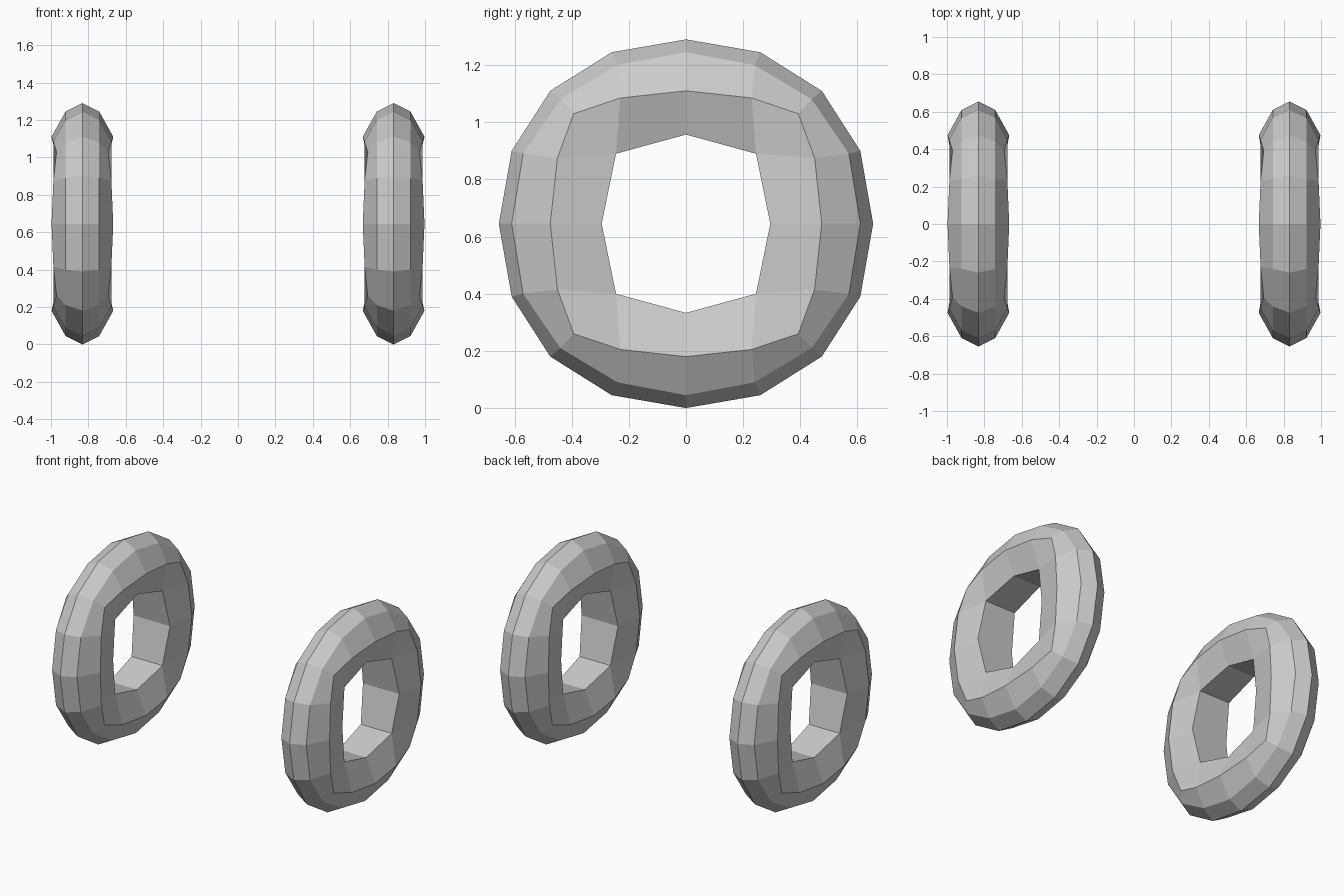
import bpy
import bmesh

cube = bpy.data.objects.get("Cube")
if cube:
    bpy.data.objects.remove(cube, do_unlink=True)

GREY = (0.6, 0.6, 0.6, 1.0)
WHEEL_X = 0.832
RADIUS = 0.645

rubber = bpy.data.materials.new("plain grey")
rubber.use_nodes = True
rubber.diffuse_color = GREY
rubber.node_tree.nodes["Principled BSDF"].inputs["Base Color"].default_value = GREY

# Quarter rings from top to side: (half width, y, height above the axle)
tread = [(0, 0, 0.645), (0, 0.26, 0.6), (0, 0.475, 0.465), (0, 0.61, 0.255), (0, 0.655, 0)]
shoulder = [(0.09, 0, 0.6), (0.09, 0.24, 0.555), (0.09, 0.44, 0.435),
            (0.09, 0.57, 0.245), (0.09, 0.61, 0)]
sidewall = [(0.165, 0, 0.465), (0.155, 0.23, 0.44), (0.138, 0.393, 0.385),
            (0.155, 0.45, 0.23), (0.165, 0.475, 0)]
hole = [(0.1, 0, 0.312), (0.112, 0.245, 0.245), (0.132, 0.295, 0)]


def full_ring(quarter):
    """Mirror a quarter ring down, then across, into a closed loop."""
    half = quarter + [(x, y, -z) for x, y, z in quarter[-2::-1]]
    return half + [(x, -y, z) for x, y, z in half[-2:0:-1]]


def add_ring(bm, quarter, side):
    return [bm.verts.new((x * side, y, z)) for x, y, z in full_ring(quarter)]


def bridge(bm, a, b):
    n = len(a)
    for i in range(n):
        j = (i + 1) % n
        bm.faces.new((a[i], a[j], b[j], b[i]))


def build_wheel_mesh():
    bm = bmesh.new()
    centre = add_ring(bm, tread, 1)
    holes = []
    for side in (-1, 1):
        outer = add_ring(bm, shoulder, side)
        wall = add_ring(bm, sidewall, side)
        inner = add_ring(bm, hole, side)
        bridge(bm, centre, outer)
        bridge(bm, outer, wall)
        # Dished side: sixteen outer points meet an eight-sided hole
        for k in range(8):
            w = 2 * k
            if k % 2:
                # Corner face fans around one hole vertex
                bm.faces.new((wall[w - 1], wall[w], wall[(w + 1) % 16], inner[k]))
            else:
                for step in (-1, 1):
                    bm.faces.new((wall[w], wall[(w + step) % 16],
                                  inner[(k + step) % 8], inner[k]))
        holes.append(inner)
    # Axle hole lining
    bridge(bm, *holes)
    bmesh.ops.recalc_face_normals(bm, faces=bm.faces)
    mesh = bpy.data.meshes.new("wheel")
    bm.to_mesh(mesh)
    bm.free()
    mesh.materials.append(rubber)
    return mesh


# Left and right wheels share one mesh
wheel_mesh = build_wheel_mesh()
for name, x in (("right_wheel", -WHEEL_X), ("left_wheel", WHEEL_X)):
    wheel = bpy.data.objects.new(name, wheel_mesh)
    wheel.location = (x, 0, RADIUS)
    bpy.context.collection.objects.link(wheel)
